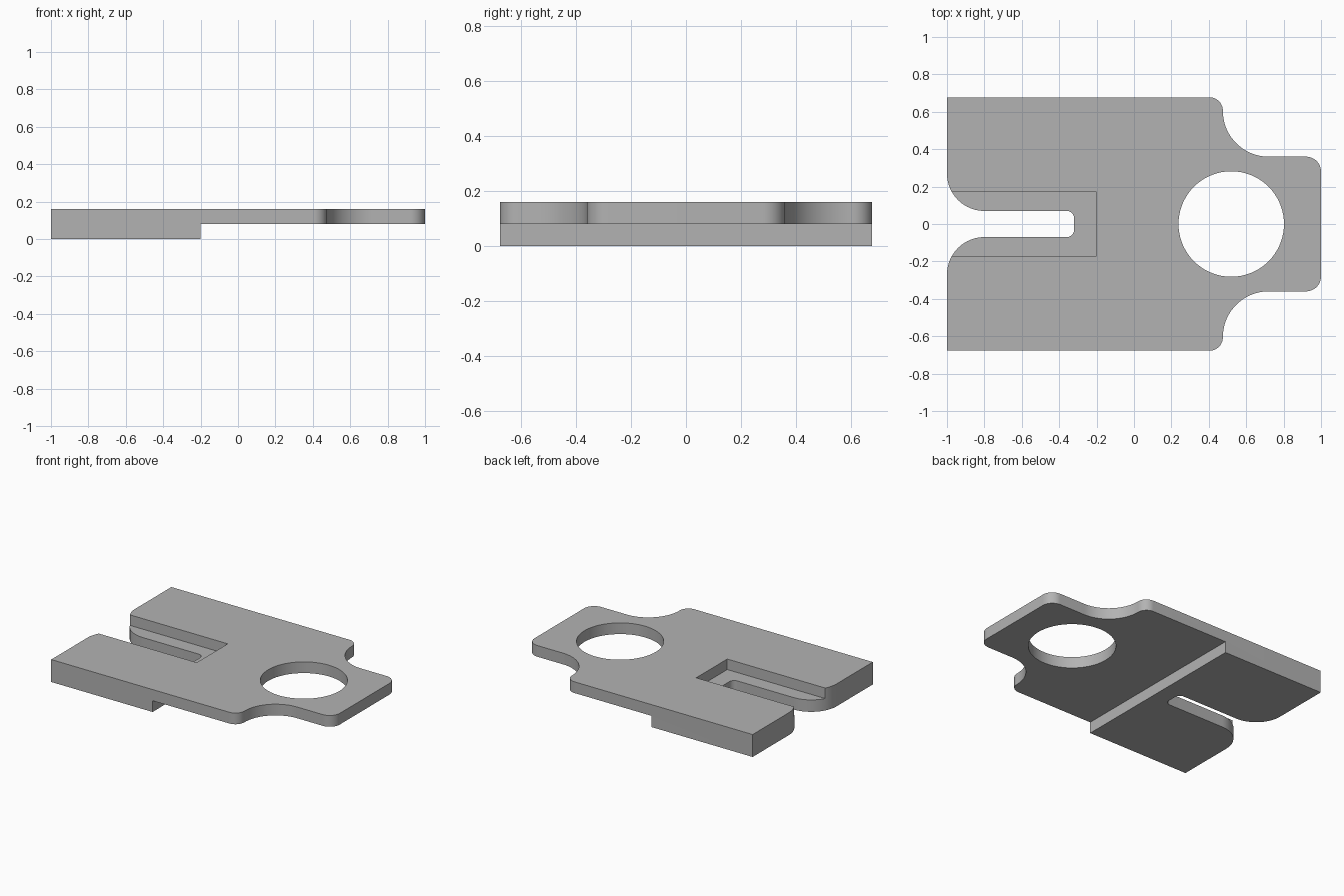
import bpy
import bmesh
from math import cos, sin, pi, radians

cube = bpy.data.objects.get("Cube")
if cube:
    bpy.data.objects.remove(cube, do_unlink=True)

THICK, STEP_Z, STEP_X = 0.16, 0.08, -0.2
HALF_W, NECK_W = 0.677, 0.36

steel = bpy.data.materials.new("grey steel")
steel.use_nodes = True
grey = (0.45, 0.45, 0.45, 1)
steel.diffuse_color = grey
steel.node_tree.nodes["Principled BSDF"].inputs["Base Color"].default_value = grey


def arc(cx, cy, r, start, end, n=14):
    """Points on an arc, angles in degrees."""
    angles = [radians(start + (end - start) * i / n) for i in range(n + 1)]
    return [(cx + r * cos(a), cy + r * sin(a)) for a in angles]


def prism(name, points, z0, z1):
    """Extrude a closed outline from z0 to z1."""
    bm = bmesh.new()
    face = bm.faces.new([bm.verts.new((x, y, z0)) for x, y in points])
    out = bmesh.ops.extrude_face_region(bm, geom=[face])
    verts = [v for v in out["geom"] if isinstance(v, bmesh.types.BMVert)]
    bmesh.ops.translate(bm, verts=verts, vec=(0, 0, z1 - z0))
    bmesh.ops.recalc_face_normals(bm, faces=bm.faces)
    mesh = bpy.data.meshes.new(name)
    bm.to_mesh(mesh)
    bm.free()
    mesh.materials.append(steel)
    obj = bpy.data.objects.new(name, mesh)
    bpy.context.collection.objects.link(obj)
    return obj


def box(name, x0, x1, half_y, z0, z1):
    return prism(name, [(x0, -half_y), (x1, -half_y), (x1, half_y), (x0, half_y)], z0, z1)


# Back half of the outline, from the slot end round to the narrow neck
half = arc(-0.36, 0.03, 0.04, 0, 90, 8)          # slot end corner
half += arc(-0.8, 0.27, 0.2, 270, 180, 20)       # flared slot mouth
half += [(-1, HALF_W)]
half += arc(0.405, HALF_W - 0.07, 0.07, 90, 0)   # shoulder corner
half += arc(0.72, NECK_W + 0.245, 0.245, 180, 270, 20)  # concave shoulder
half += arc(0.92, NECK_W - 0.08, 0.08, 90, 0)    # neck corner
outline = half + [(x, -y) for x, y in reversed(half)]
plate = prism("slotted_plate", outline, 0, THICK)

# Cutters: thin front section, recess round the slot, round hole
cutters = [
    box("step_cutter", STEP_X, 1.2, 1, -0.2, STEP_Z),
    box("recess_cutter", -1.2, STEP_X - 0.003, 0.175, STEP_Z + 0.005, 0.4),
    prism("hole_cutter", arc(0.52, 0, 0.282, 0, 360, 72)[:-1], -0.2, 0.4),
]
bpy.context.view_layer.objects.active = plate
for cutter in cutters:
    cutter.hide_render = True
    mod = plate.modifiers.new(cutter.name, "BOOLEAN")
    mod.operation, mod.solver, mod.object = "DIFFERENCE", "EXACT", cutter
    bpy.ops.object.modifier_apply(modifier=mod.name)
    bpy.data.objects.remove(cutter, do_unlink=True)

# Smooth the rounded walls and keep the edges sharp
bpy.ops.object.select_all(action="DESELECT")
plate.select_set(True)
bpy.ops.object.shade_smooth_by_angle(angle=radians(30))
